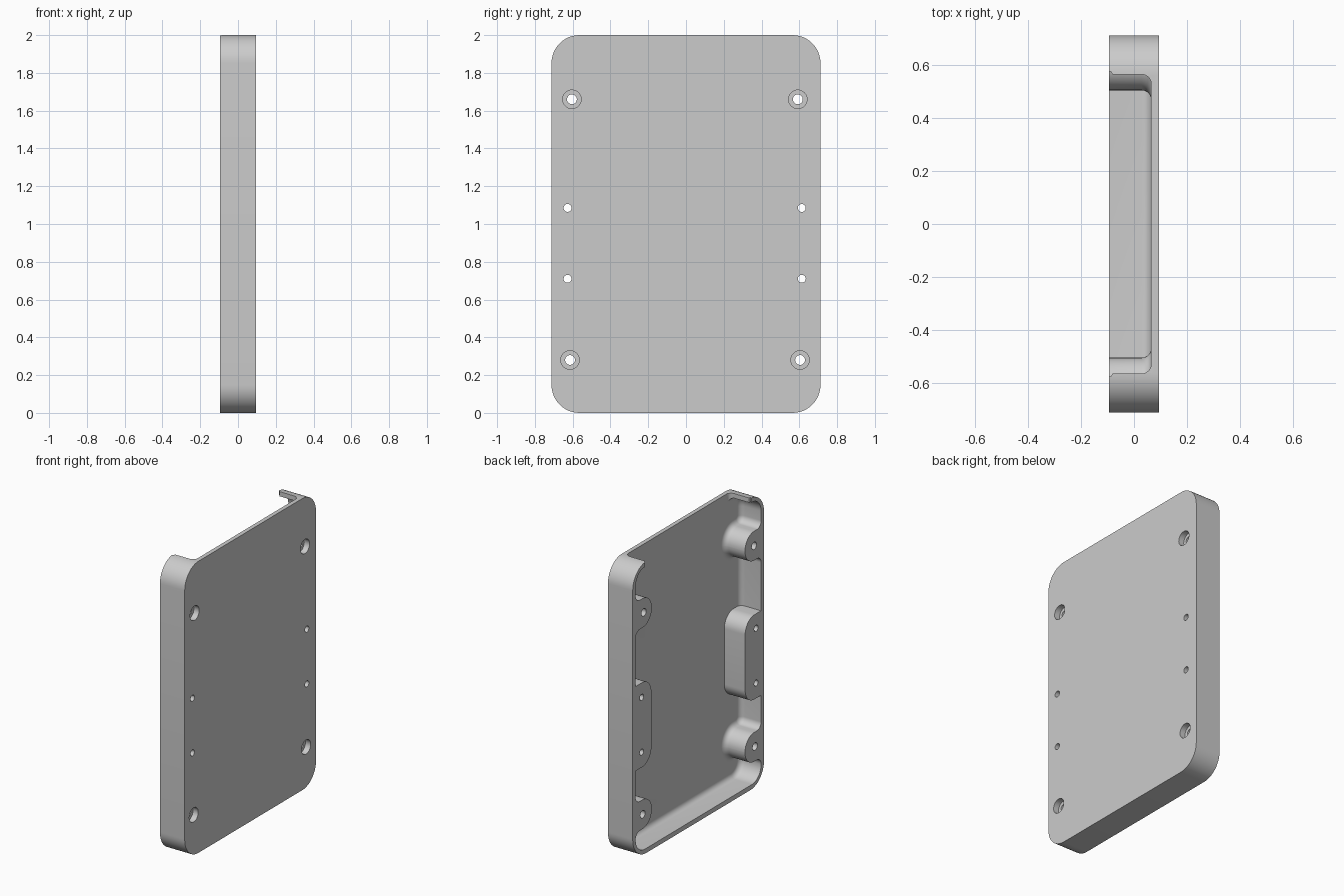
import bpy, bmesh, math
from mathutils import Vector

if "Cube" in bpy.data.objects:
    bpy.data.objects.remove(bpy.data.objects["Cube"], do_unlink=True)

HALF_X, HALF_Y, TOP = 0.094, 0.712, 2.0
WALL = 0.032
FLOOR_X = 0.065
FILLET = 0.036

grey = bpy.data.materials.new("plain grey")
grey.use_nodes = True
grey.diffuse_color = (0.6, 0.6, 0.6, 1)
grey.node_tree.nodes["Principled BSDF"].inputs["Base Color"].default_value = (0.6, 0.6, 0.6, 1)


def rounded(corners, steps=12):
    """Counter-clockwise outline with rounded corners: (point, outward normal) pairs."""
    out = []
    for i, (u, v, r) in enumerate(corners):
        p = Vector((u, v))
        a = (Vector(corners[i - 1][:2]) - p).normalized()
        b = (Vector(corners[(i + 1) % len(corners)][:2]) - p).normalized()
        half = a.angle(b) / 2
        centre = p + (a + b).normalized() * r / math.sin(half)
        start = p + a * r / math.tan(half) - centre
        turn = (-a).cross(b) if hasattr(a, "cross") else 0
        side = 1 if turn > 0 else -1
        sweep = side * (math.pi - 2 * half)
        for k in range(steps + 1):
            t = sweep * k / steps
            arm = Vector((start.x * math.cos(t) - start.y * math.sin(t),
                          start.x * math.sin(t) + start.y * math.cos(t)))
            out.append((centre + arm, arm.normalized() * side))
    return out


def prism(name, outline, layers, axis="x"):
    """Stack inset copies of an outline along an axis: layers are (position, inset)."""
    bm = bmesh.new()
    rings = []
    for pos, inset in layers:
        ring = []
        for p, n in outline:
            q = p - n * inset
            ring.append(bm.verts.new((pos, q.x, q.y) if axis == "x" else (q.x, q.y, pos)))
        rings.append(ring)
    count = len(outline)
    for low, high in zip(rings, rings[1:]):
        for i in range(count):
            j = (i + 1) % count
            bm.faces.new((low[i], low[j], high[j], high[i]))
    bm.faces.new(rings[0][::-1])
    bm.faces.new(rings[-1])
    bmesh.ops.remove_doubles(bm, verts=bm.verts, dist=1e-5)
    bmesh.ops.recalc_face_normals(bm, faces=bm.faces)
    mesh = bpy.data.meshes.new(name)
    bm.to_mesh(mesh)
    bm.free()
    obj = bpy.data.objects.new(name, mesh)
    bpy.context.collection.objects.link(obj)
    mesh.materials.append(grey)
    return obj


def combine(target, tool, operation="DIFFERENCE"):
    mod = target.modifiers.new(tool.name, "BOOLEAN")
    mod.operation, mod.solver, mod.object = operation, "EXACT", tool
    bpy.context.view_layer.objects.active = target
    bpy.ops.object.modifier_apply(modifier=mod.name)
    bpy.data.objects.remove(tool, do_unlink=True)


def drill(target, y, z, radius, x0, x1):
    bpy.ops.mesh.primitive_cylinder_add(vertices=32, radius=radius, depth=x1 - x0,
                                        location=((x0 + x1) / 2, y, z),
                                        rotation=(0, math.pi / 2, 0))
    combine(target, bpy.context.object)


def mirrored(right):
    return right + [(-u, v, r) for u, v, r in reversed(right)]


# Outer slab with rounded corners
tray = prism("tray", rounded(mirrored([(HALF_Y, 0, 0.148), (HALF_Y, TOP, 0.148)])),
             [(-HALF_X, 0), (HALF_X, 0)])

# Pocket that leaves four round corner bosses and a filleted floor
inner = HALF_Y - WALL
side = [(inner, WALL, 0.1)]
for zc in (0.28, 1.66):
    side += [(inner, zc - 0.1, 0.045), (0.505, zc - 0.1, 0.099),
             (0.505, zc + 0.1, 0.099), (inner, zc + 0.1, 0.045)]
side.append((inner, TOP - WALL, 0.1))
layers = [(-0.2, 0)]
for k in range(7):
    t = math.pi / 2 * k / 6
    layers.append((FLOOR_X - FILLET * (1 - math.sin(t)), FILLET * (1 - math.cos(t))))
combine(tray, prism("pocket", rounded(mirrored(side)), layers))

# Long side bosses, each carrying two small holes
for s in (1, -1):
    pts = [(0.69, 0.605, 0.003), (0.69, 1.185, 0.003), (0.508, 1.185, 0.1), (0.508, 0.605, 0.1)]
    if s < 0:
        pts = [(-u, v, r) for u, v, r in reversed(pts)]
    boss = prism("side_boss", rounded(pts), [(-HALF_X + 0.001, 0), (0.075, 0)])
    combine(tray, boss, "UNION")

# Opening in the top wall
notch = [(-0.2, -0.576, 0.001), (-0.086, -0.576, 0.004), (-0.082, -0.565, 0.004),
         (FLOOR_X, -0.565, 0.036)]
notch += [(u, -v, r) for u, v, r in reversed(notch)]
combine(tray, prism("notch", rounded(notch, 8), [(1.925, 0), (2.2, 0)], "z"))

# Counterbored corner holes and small side holes
for y, z in ((-0.604, 1.66), (0.592, 1.66), (-0.614, 0.28), (0.604, 0.28)):
    drill(tray, y, z, 0.026, -0.2, 0.2)
    drill(tray, y, z, 0.049, HALF_X - 0.04, 0.2)
for y in (-0.627, 0.613):
    for z in (0.71, 1.085):
        drill(tray, y, z, 0.021, -0.2, 0.2)

bpy.ops.object.select_all(action="DESELECT")
tray.select_set(True)
bpy.context.view_layer.objects.active = tray
bpy.ops.object.shade_smooth_by_angle(angle=math.radians(30))
